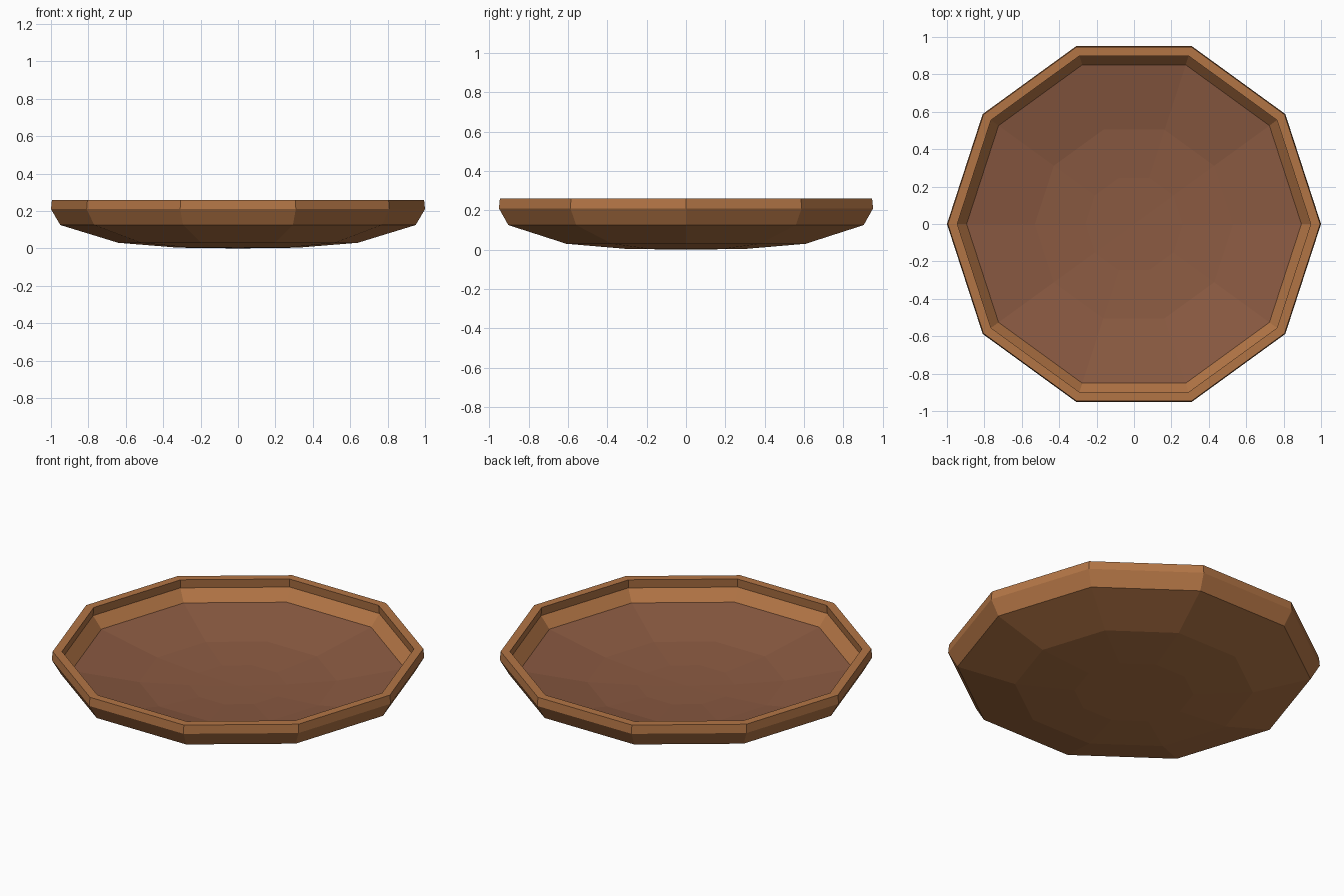
import bpy, bmesh, math

if "Cube" in bpy.data.objects:
    bpy.data.objects.remove(bpy.data.objects["Cube"])

SIDES = 10

def material(name, color):
    m = bpy.data.materials.new(name)
    m.diffuse_color = (*color, 1)
    m.use_nodes = True
    m.node_tree.nodes["Principled BSDF"].inputs["Base Color"].default_value = m.diffuse_color
    return m

wood = material("light wood", (0.45, 0.178, 0.06))
floor = material("reddish brown", (0.258, 0.103, 0.054))

# Bowl cross-section (radius, height): underside centre, over the rim, to floor centre
profile = [(0, 0), (0.32, 0.004), (0.64, 0.03), (0.95, 0.125), (1.0, 0.21),
           (0.995, 0.26), (0.945, 0.26), (0.95, 0.21), (0.895, 0.145),
           (0.53, 0.075), (0.26, 0.055), (0, 0.05)]
FLOOR_START = 8  # profile segments from here on are the floor

bm = bmesh.new()

def ring(r, z):
    if r == 0:
        return [bm.verts.new((0, 0, z))] * SIDES
    step = 2 * math.pi / SIDES
    return [bm.verts.new((r * math.cos(i * step), r * math.sin(i * step), z))
            for i in range(SIDES)]

rings = [ring(r, z) for r, z in profile]
for k in range(len(rings) - 1):
    a, b = rings[k], rings[k + 1]
    for i in range(SIDES):
        j = (i + 1) % SIDES
        corners = list(dict.fromkeys([a[i], a[j], b[j], b[i]]))
        face = bm.faces.new(corners)
        face.material_index = 1 if k >= FLOOR_START else 0
bmesh.ops.recalc_face_normals(bm, faces=bm.faces[:])

mesh = bpy.data.meshes.new("shallow_bowl")
bm.to_mesh(mesh)
bm.free()
mesh.materials.append(wood)
mesh.materials.append(floor)
bowl = bpy.data.objects.new("shallow_bowl", mesh)
bpy.context.collection.objects.link(bowl)
